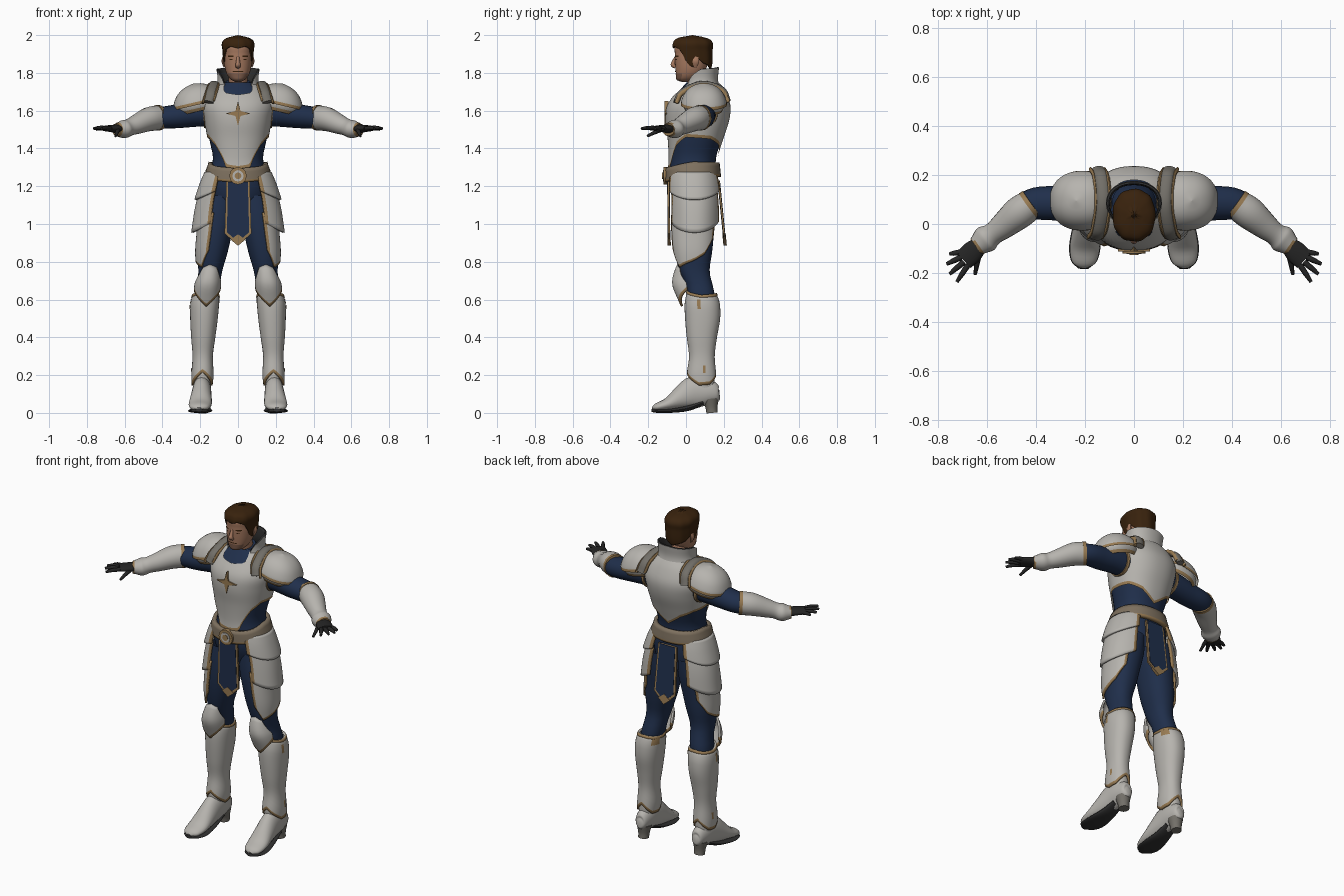
import bpy, bmesh
from math import radians, degrees, sin, cos, copysign
from mathutils import Vector, Matrix

cube = bpy.data.objects.get("Cube")
if cube:
    bpy.data.objects.remove(cube, do_unlink=True)


def material(name, r, g, b):
    m = bpy.data.materials.new(name)
    m.use_nodes = True
    m.diffuse_color = (r, g, b, 1)
    node = m.node_tree.nodes["Principled BSDF"]
    node.inputs["Base Color"].default_value = (r, g, b, 1)
    node.inputs["Roughness"].default_value = 0.6
    return m


WHITE = material("white_armour", .47, .455, .425)
STEEL = material("grey_steel", .17, .16, .14)
BLUE = material("navy_cloth", .014, .028, .07)
GOLD = material("dull_gold", .31, .195, .085)
BELT = material("tan_belt", .21, .165, .115)
SKIN = material("skin", .38, .19, .115)
STUBBLE = material("stubbled_skin", .22, .115, .075)
HAIR = material("brown_hair", .04, .016, .004)
GLOVE = material("black_glove", .018, .018, .018)
DARK = material("dark_leather", .03, .03, .03)


def sample(keys, t):
    """Smooth interpolation through rows of (t, values...)."""
    keys = sorted(keys)
    t = min(max(t, keys[0][0]), keys[-1][0])
    i = max(j for j in range(len(keys) - 1) if keys[j][0] <= t)
    a, b = keys[i], keys[i + 1]
    p, q = keys[max(i - 1, 0)], keys[min(i + 2, len(keys) - 1)]
    h = b[0] - a[0]
    s = (t - a[0]) / h
    out = []
    for c in range(1, len(a)):
        ma = (b[c] - p[c]) / (b[0] - p[0]) * h
        mb = (q[c] - a[c]) / (q[0] - a[0]) * h
        out.append(a[c] * (2*s**3 - 3*s*s + 1) + ma * (s**3 - 2*s*s + s)
                   + b[c] * (3*s*s - 2*s**3) + mb * (s**3 - s*s))
    return out


def steps(*pairs):
    """Piecewise linear edge height as a function of angle."""
    def f(a):
        for (x, u), (y, v) in zip(pairs, pairs[1:]):
            if a <= y:
                return u + (v - u) * max(0, (a - x) / (y - x))
        return pairs[-1][1]
    return f


def from_front(*pairs):
    """Same, measured as the angle away from the front."""
    f = steps(*pairs)
    return lambda a: f(abs((a + 270) % 360 - 180))


def finish(name, bm, mat, mirror, thick=0, fix=False):
    if fix:
        bmesh.ops.recalc_face_normals(bm, faces=bm.faces)
    mesh = bpy.data.meshes.new(name)
    bm.to_mesh(mesh)
    bm.free()
    mesh.materials.append(mat)
    mesh.materials.append(GOLD)
    mesh.shade_smooth()
    mesh.set_sharp_from_angle(angle=radians(45))
    ob = bpy.data.objects.new(name, mesh)
    bpy.context.collection.objects.link(ob)
    if thick:
        ob.modifiers.new("thickness", "SOLIDIFY").thickness = thick
    if mirror:
        ob.modifiers.new("other_side", "MIRROR")


def grid(name, rows, mat, mirror, closed, caps=False, thick=0, hem=False, sides=False):
    """Quads between rows of points, with optional gold hem and side bands."""
    bm = bmesh.new()
    vs = [[bm.verts.new(p) for p in r] for r in rows]
    n = len(vs[0])
    cols = n if closed else n - 1
    for k, (up, low) in enumerate(zip(vs, vs[1:])):
        for j in range(cols):
            i = (j + 1) % n
            face = bm.faces.new((up[j], low[j], low[i], up[i]))
            if hem and k == len(vs) - 2 or sides and j in (0, cols - 1):
                face.material_index = 1
    if caps:
        bm.faces.new(vs[0])
        bm.faces.new(vs[-1])
    finish(name, bm, mat, mirror, thick, caps)


def tube(name, keys, mat, ref=(0, 0, 1), mirror=True, n=20, sub=4):
    """Smooth tube through (x, y, z, side radius, radius along ref)."""
    keys = [(i, *k) for i, k in enumerate(keys)]
    s = [sample(keys, i / sub) for i in range((len(keys) - 1) * sub + 1)]
    pts = [Vector(p[:3]) for p in s]
    rows, b = [], Vector(ref)
    for i, (p, (ra, rb)) in enumerate(zip(pts, [q[3:] for q in s])):
        t = (pts[min(i + 1, len(pts) - 1)] - pts[max(i - 1, 0)]).normalized()
        b = (b - t * t.dot(b)).normalized()
        a = t.cross(b)
        rows.append([p + a * ra * cos(radians(360 * j / n)) + b * rb * sin(radians(360 * j / n))
                     for j in range(n)])
    grid(name, rows, mat, mirror, True, caps=True)


def wrap(name, prof, mat, top, hem, a0=-180, a1=180, off=0, n=36, m=10,
         edge="", mirror=True, thick=0, ripple=0, place=Matrix(), band=.017):
    """Skin of a body profile (z, x, y, rx, ry) between two edges; front is -90."""
    tf = top if callable(top) else lambda a: top
    hf = hem if callable(hem) else lambda a: hem
    closed = a1 - a0 >= 360
    has_hem, has_sides = edge in ("hem", "all"), edge in ("sides", "all")
    angles = [a0 + (a1 - a0) * j / n for j in range(n if closed else n + 1)]
    if has_sides:
        d = degrees(band / sample(prof, tf(a0))[2])
        angles = [a0] + [a0 + d + (a1 - a0 - 2 * d) * j / n for j in range(n + 1)] + [a1]
    rows = [[] for k in range(m + 1)]
    for a in angles:
        t, h = tf(a), hf(a)
        low = h + (band if has_hem else (t - h) / m)
        c, s = cos(radians(a)), sin(radians(a))
        c, s = copysign(abs(c)**.9, c), copysign(abs(s)**.9, s)
        for k, row in enumerate(rows):
            z = h if k == m else t + (low - t) * k / (m - 1)
            x, y, rx, ry = sample(prof, z)
            f = 1 + ripple * sin(radians(a * 9 + z * 400))
            row.append(place @ Vector((x + (rx + off) * c * f, y + (ry + off) * s * f, z)))
    grid(name, rows, mat, mirror, closed, thick=thick, hem=has_hem, sides=has_sides)


def panel(name, outline, mat, y, lean=0, thick=.01):
    """Flat prism from (x, z) points, leaning in y as it goes down."""
    z0 = outline[0][1]
    bm = bmesh.new()
    face = bm.faces.new([bm.verts.new((x, y + lean * (z0 - z), z)) for x, z in outline])
    new = bmesh.ops.extrude_face_region(bm, geom=[face])["geom"]
    bmesh.ops.translate(bm, vec=(0, thick, 0), verts=[v for v in new if isinstance(v, bmesh.types.BMVert)])
    finish(name, bm, mat, False, fix=True)


# Torso and breastplate
torso = [(1.08, 0, .05, .14, .1), (1.18, 0, .04, .16, .125), (1.27, 0, .037, .153, .125),
         (1.34, 0, .037, .132, .12), (1.45, 0, .05, .152, .138), (1.55, 0, .06, .17, .16),
         (1.63, 0, .068, .18, .158), (1.7, 0, .08, .15, .12), (1.74, 0, .085, .1, .09),
         (1.77, 0, .08, .06, .06)]
wrap("blue_tunic", torso, BLUE, 1.75, 1.08, mirror=False, m=20)
wrap("breastplate", torso, WHITE, from_front((0, 1.685), (22, 1.695), (40, 1.745), (180, 1.745)),
     from_front((0, 1.29), (23, 1.3), (36, 1.36), (50, 1.42), (72, 1.46), (120, 1.45), (150, 1.42), (180, 1.36)),
     off=.009, n=72, m=18, edge="hem", mirror=False)
star = [(r * sin(radians(45 * i)), 1.585 + r * cos(radians(45 * i)))
        for i in range(8) for r in [.019 if i % 2 else .065]]
panel("chest_star", star, GOLD, -.113, thick=.02)
tube("armhole_bands", [(.168, .09, 1.588, .079, .08), (.184, .09, 1.587, .077, .078)], GOLD, sub=1)

# Collar and neck
collar = [(1.69, 0, .085, .125, .105), (1.76, 0, .08, .108, .09), (1.83, 0, .08, .116, .095)]
rim = from_front((32, 1.72), (55, 1.78), (90, 1.82), (180, 1.83))
wrap("collar", collar, WHITE, rim, 1.69, -56, 236, mirror=False)
wrap("collar_lining", collar, DARK, rim, 1.69, -56, 236, off=-.003, mirror=False, thick=.008)
tube("neck", [(0, .07, 1.68, .05, .05), (0, .045, 1.82, .05, .05)], SKIN, (0, 1, 0), False)
tube("neck_cloth", [(0, .07, 1.66, .1, .095), (0, .065, 1.72, .085, .082), (0, .058, 1.755, .064, .064)],
     BLUE, (0, 1, 0), False)

# Head, hair and face
head = [(1.752, 0, 0, .015, .02), (1.76, 0, 0, .033, .045), (1.785, 0, .015, .055, .067),
        (1.82, 0, .025, .068, .08), (1.86, 0, .03, .073, .088), (1.9, 0, .035, .074, .094),
        (1.95, 0, .035, .068, .088), (1.98, 0, .035, .02, .02)]
wrap("head", head, SKIN, 1.98, 1.752, mirror=False, m=20)
hair = [(1.79, 0, .06, .062, .065), (1.85, 0, .045, .076, .093), (1.92, 0, .036, .083, .104),
        (1.96, 0, .036, .085, .104), (1.985, 0, .034, .06, .076), (2, 0, .034, .0003, .0003)]
wrap("hair", hair, HAIR, 2, from_front((0, 1.93), (25, 1.94), (50, 1.925), (62, 1.89), (70, 1.84), (86, 1.83),
     (98, 1.88), (120, 1.85), (180, 1.82)), n=72, m=20, mirror=False, thick=.012, ripple=.014)
wrap("stubble", head, STUBBLE, 1.798, 1.754, -150, -30, off=.0015, n=24, m=6, mirror=False)
for part, top, hem, a0, a1 in (("eyebrows", 1.892, 1.885, -74, -48), ("eyes", 1.873, 1.867, -70, -56),
                               ("moustache", 1.81, 1.805, -90, -68)):
    wrap(part, head, HAIR, top, hem, a0, a1, off=.003, n=6, m=2)
tube("nose", [(0, -.056, 1.886, .007, .005), (0, -.066, 1.856, .011, .01), (0, -.069, 1.842, .014, .012),
              (0, -.056, 1.83, .012, .008)], SKIN, (0, 1, 0), False, 12)
tube("ears", [(.072, .05, 1.83, .004, .008), (.08, .052, 1.86, .007, .018), (.078, .056, 1.885, .004, .01)],
     SKIN, (0, 1, 0), n=10)

# Shoulder armour
dome = [(-.04, 0, 0, .115, .105), (0, 0, 0, .135, .122), (.04, 0, 0, .122, .112), (.08, 0, 0, .09, .085),
        (.105, 0, 0, .046, .046), (.115, 0, 0, .0003, .0003)]
tilt = Matrix.Translation((.21, .095, 1.632)) @ Matrix.Rotation(radians(13), 4, "Y")
wrap("shoulder_plates", dome, WHITE, .115, 0, place=tilt, edge="hem", m=14, band=.016)
wrap("shoulder_lower_plates", dome, WHITE, .01, -.035, off=-.012, place=tilt, edge="hem", m=4)
strap = [(.157, -.052, 1.645), (.14, -.02, 1.7), (.125, .085, 1.742), (.133, .19, 1.712), (.148, .222, 1.65)]
tube("shoulder_straps", [(*p, .016, .028) for p in strap], STEEL, (1, 0, -.3), n=12, sub=6)
for side, d in (("inner", -.027), ("outer", .029)):
    tube(side + "_strap_trim", [(x + d, y, z - d / 5, .011, .007) for x, y, z in strap], GOLD, (1, 0, -.3), n=8)

# Arms, gauntlets and hands
tube("sleeves", [(.14, .09, 1.59, .07, .075), (.22, .09, 1.585, .07, .07), (.31, .085, 1.572, .07, .064),
                 (.4, .083, 1.562, .066, .058), (.47, .06, 1.555, .052, .052)], BLUE)
tube("gauntlets", [(.42, .08, 1.562, .062, .066), (.47, .045, 1.555, .066, .064), (.53, -.005, 1.53, .055, .053),
                   (.575, -.04, 1.512, .046, .045), (.605, -.062, 1.502, .056, .048),
                   (.64, -.09, 1.5, .04, .034)], WHITE)
tube("elbow_bands", [(.415, .084, 1.563, .063, .067), (.43, .073, 1.562, .065, .068)], GOLD)
tube("wrist_bands", [(.634, -.086, 1.5, .044, .038), (.644, -.093, 1.5, .039, .033)], GOLD)
tube("palms", [(.62, -.075, 1.5, .03, .025), (.655, -.11, 1.505, .044, .021), (.695, -.148, 1.506, .043, .016)], GLOVE)
for name, x, y, tx, ty, tz in (("little", .706, -.115, .752, -.122, 1.5), ("ring", .706, -.136, .764, -.163, 1.505),
                               ("middle", .694, -.155, .752, -.204, 1.508), ("index", .677, -.167, .722, -.236, 1.505),
                               ("thumb", .63, -.11, .648, -.205, 1.465)):
    tube(name + "_fingers", [(x, y, 1.505, .012, .012), ((x + tx) / 2, (y + ty) / 2, (1.512 + tz) / 2, .011, .011),
                             (tx, ty, tz, .007, .007)], GLOVE, n=8, sub=3)

# Belt, buckle and cloth panels
belt_top = from_front((0, 1.295), (40, 1.305), (90, 1.33), (180, 1.325))
wrap("belt", torso, BELT, belt_top, lambda a: belt_top(a) - .075, off=.022, mirror=False, edge="hem",
     thick=.026, m=4, band=.012)
for part, r, y, mat in (("buckle", .046, -.12, GOLD), ("buckle_ring", .03, -.123, WHITE),
                        ("buckle_centre", .018, -.126, GOLD)):
    ring = [(r * sin(radians(30 * i)), 1.255 + r * cos(radians(30 * i))) for i in range(12)]
    panel(part, ring, mat, y, thick=.03)
for part, y, lean in (("front_cloth", -.098, .01), ("back_cloth", .168, .1)):
    panel(part + "_border", [(-.062, 1.23), (.062, 1.23), (.071, .95), (0, .885), (-.071, .95)], GOLD, y, lean)
    panel(part, [(-.052, 1.23), (.052, 1.23), (.059, .957), (0, .904), (-.059, .957)], BLUE, y - .002, lean, .014)
    panel(part + "_tip", [(0, .945), (.04, .918), (0, .885), (-.04, .918)], GOLD,
          y - .004 + lean * .285, lean, .018)

# Hip plates
hips = [(.94, 0, .045, .25, .15), (1.1, 0, .045, .225, .146), (1.22, 0, .04, .188, .137), (1.31, 0, .035, .148, .118)]
wrap("lower_hip_plates", hips, WHITE, 1.18, lambda a: .955 + .05 * (a / 55)**2, -55, 60, edge="sides", thick=.012)
wrap("upper_hip_plates", hips, WHITE, 1.275, lambda a: 1.13 + .04 * (a / 55)**2, -58, 62, off=.013,
     edge="sides", thick=.012)

# Legs and thigh plates
leg = [(.56, .17, .085, .05, .06), (.62, .165, .08, .062, .072), (.68, .155, .07, .06, .07),
       (.75, .147, .045, .063, .08), (.85, .135, .04, .08, .098), (.95, .12, .04, .088, .108),
       (1.05, .105, .045, .095, .113), (1.15, .09, .05, .085, .11)]
wrap("trousers", leg, BLUE, 1.15, .56, m=18)
wrap("thigh_plates", leg, WHITE, 1.06, steps((-78, .86), (-52, .77), (-5, .8), (30, .84), (62, .93)),
     -78, 62, off=.012, edge="all", thick=.01, band=.014)

# Shin guards, clasps, knee plates and boots
shin = [(.1, .19, .085, .05, .07), (.14, .19, .085, .052, .072), (.2, .188, .082, .056, .075),
        (.3, .187, .084, .051, .065), (.4, .184, .084, .061, .077), (.5, .18, .088, .07, .09),
        (.58, .176, .086, .073, .09), (.62, .171, .083, .068, .08), (.66, .167, .078, .056, .066)]
shin_top = from_front((0, .65), (90, .625), (180, .635))
wrap("shin_guards", shin, WHITE, shin_top,
     from_front((0, .215), (80, .145), (120, .15), (180, .205)), off=.003, edge="hem", m=18, thick=.01)
wrap("shin_top_bands", shin, GOLD, shin_top, lambda a: shin_top(a) - .014, off=.006, m=2, thick=.01)
for part, top, hem, a0, a1 in (("upper_clasps", .6, .55, -14, -4), ("lower_clasps", .25, .21, 4, 14),
                               ("calf_clasps", .62, .58, 130, 165)):
    wrap(part, shin, GOLD, top, hem, a0, a1, off=.006, n=6, m=4)
wrap("ankles", shin, WHITE, .24, .1, off=-.006)
knee = [(.55, .168, .05, .06, .07), (.6, .167, .042, .07, .085), (.68, .16, .035, .073, .108),
        (.74, .152, .03, .062, .095), (.79, .147, .03, .052, .075)]
wrap("knee_plates", knee, WHITE, from_front((0, .785), (40, .77), (75, .69)),
     from_front((0, .562), (75, .65)), -165, -15, edge="hem", thick=.012)
tube("boots", [(.188, .178, .1, .015, .02), (.188, .165, .1, .034, .045), (.189, .115, .11, .046, .07),
               (.191, .045, .11, .05, .085), (.195, -.025, .08, .056, .062), (.2, -.095, .047, .061, .034),
               (.205, -.155, .03, .049, .021), (.206, -.178, .022, .016, .008)], WHITE)
tube("soles", [(.191, .09, .055, .038, .014), (.195, .01, .026, .05, .016), (.2, -.085, .011, .064, .011),
               (.205, -.15, .011, .053, .011), (.206, -.182, .014, .02, .009)], DARK)
tube("boot_heels", [(.188, .13, .075, .042, .045), (.188, .135, .03, .032, .032), (.188, .138, 0, .03, .03)],
     STEEL, (0, 1, 0))
